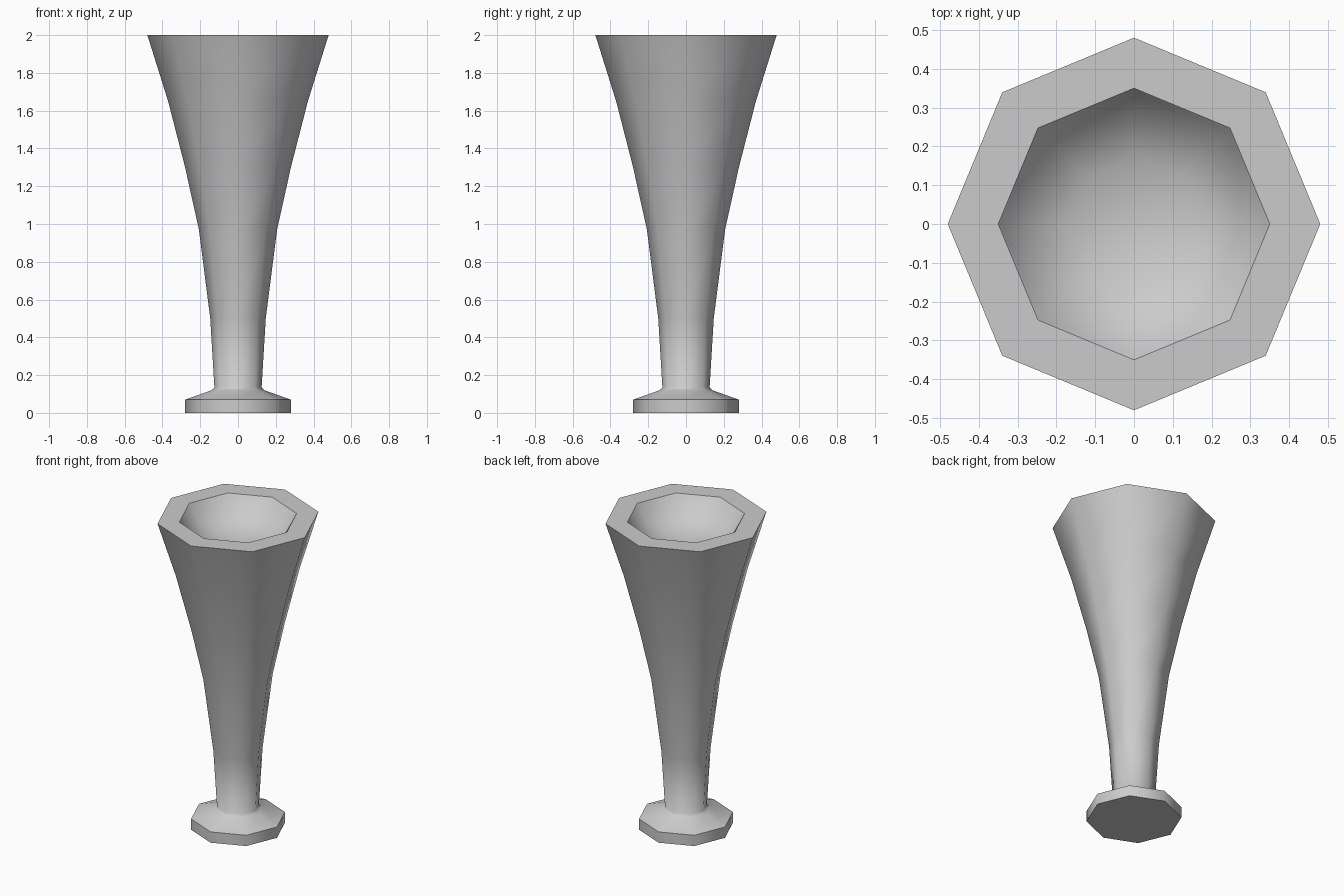
import bpy, bmesh, math

if "Cube" in bpy.data.objects:
    bpy.data.objects.remove(bpy.data.objects["Cube"])


def lathe(name, profile, sides=8):
    """Revolve (radius, height) points; radius 0 makes a pole."""
    bm = bmesh.new()
    rings = []
    for r, z in profile:
        if r == 0:
            rings.append([bm.verts.new((0, 0, z))] * sides)
        else:
            rings.append([bm.verts.new((r * math.cos(math.tau * i / sides),
                                        r * math.sin(math.tau * i / sides), z))
                          for i in range(sides)])
    for a, b in zip(rings, rings[1:]):
        for i in range(sides):
            j = (i + 1) % sides
            quad = list(dict.fromkeys((a[i], a[j], b[j], b[i])))
            bm.faces.new(quad)
    bmesh.ops.recalc_face_normals(bm, faces=bm.faces)
    mesh = bpy.data.meshes.new(name)
    bm.to_mesh(mesh)
    bm.free()
    obj = bpy.data.objects.new(name, mesh)
    bpy.context.collection.objects.link(obj)
    bpy.ops.object.select_all(action='DESELECT')
    obj.select_set(True)
    bpy.context.view_layer.objects.active = obj
    bpy.ops.object.shade_smooth_by_angle(angle=math.radians(50))
    return obj


# One continuous octagonal body: foot, flared stem, thick rim, rounded bowl
lathe("flared_goblet", [
    (0, 0), (0.28, 0), (0.28, 0.07),                      # foot
    (0.14, 0.12), (0.125, 0.135),                         # collar
    (0.147, 0.5), (0.207, 0.97), (0.28, 1.3),             # stem
    (0.37, 1.65), (0.475, 1.985), (0.48, 2.0),            # flare
    (0.35, 2.0), (0.342, 1.99),                           # rim
    (0.29, 1.91), (0.17, 1.85), (0, 1.83),                # bowl
])
